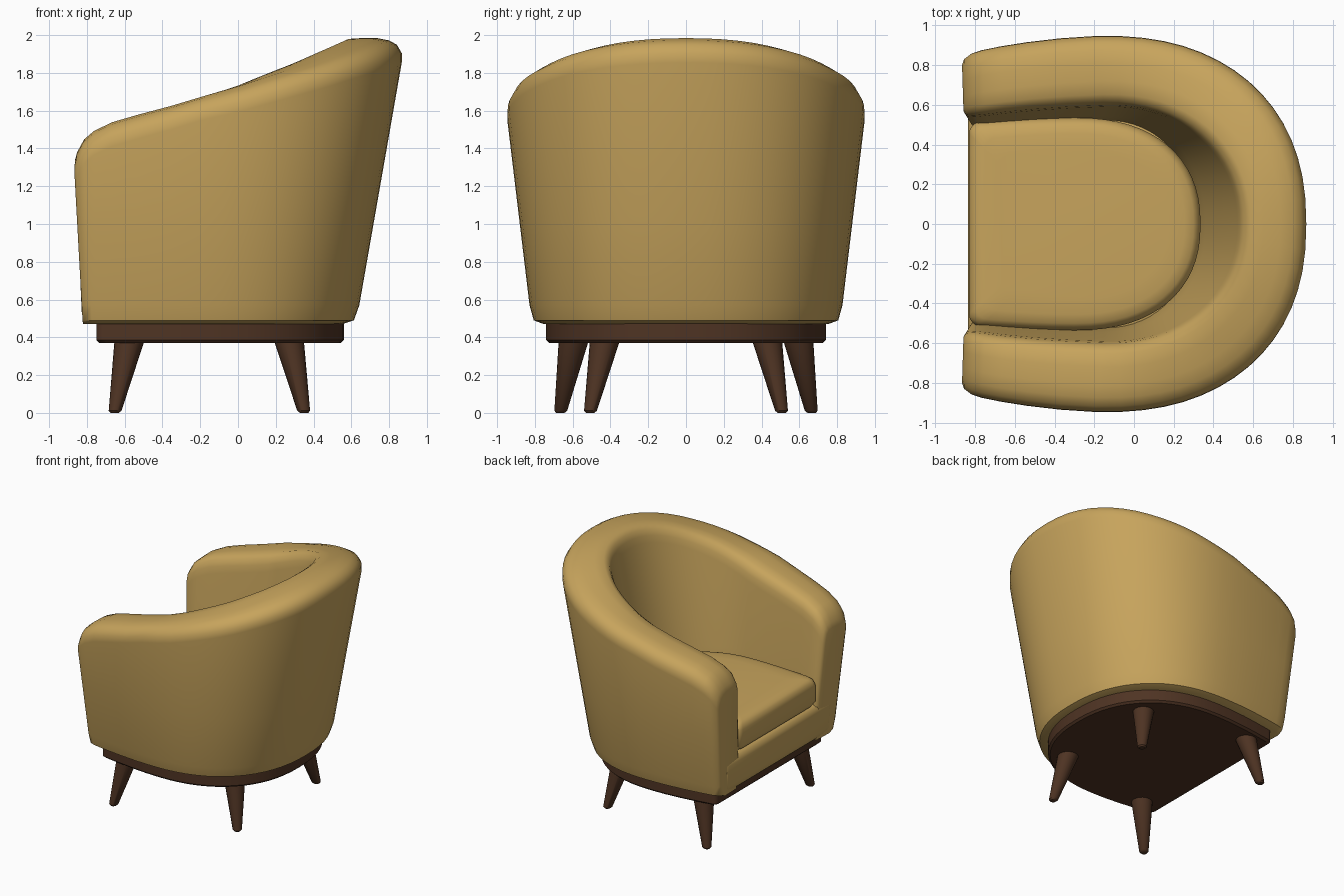
import bpy, bmesh, math

if "Cube" in bpy.data.objects:
    bpy.data.objects.remove(bpy.data.objects["Cube"])


def material(name, rgb):
    m = bpy.data.materials.new(name)
    m.diffuse_color = (*rgb, 1)
    m.use_nodes = True
    m.node_tree.nodes["Principled BSDF"].inputs["Base Color"].default_value = m.diffuse_color
    return m


FABRIC = material("mustard fabric", (0.57, 0.37, 0.108))
WOOD = material("dark walnut", (0.078, 0.034, 0.017))


def finish(name, bm, mat, angle):
    bmesh.ops.recalc_face_normals(bm, faces=bm.faces)
    mesh = bpy.data.meshes.new(name)
    bm.to_mesh(mesh)
    bm.free()
    ob = bpy.data.objects.new(name, mesh)
    bpy.context.collection.objects.link(ob)
    mesh.materials.append(mat)
    bpy.ops.object.select_all(action='DESELECT')
    ob.select_set(True)
    bpy.context.view_layer.objects.active = ob
    bpy.ops.object.shade_smooth_by_angle(angle=math.radians(angle))
    return ob


def loft(name, rings, mat, angle=40):
    """Skin closed rings of points and cap both ends."""
    bm = bmesh.new()
    vs = [[bm.verts.new(p) for p in r] for r in rings]
    n = len(vs[0])
    for a, b in zip(vs, vs[1:]):
        for i in range(n):
            j = (i + 1) % n
            bm.faces.new((a[i], a[j], b[j], b[i]))
    bm.faces.new(vs[0])
    bm.faces.new(vs[-1])
    return finish(name, bm, mat, angle)


def outline(t, xf, xc, xb, wf, wm, p=2.3):
    """Point on an open U: t = ('s', f, side) on an arm, ('a', angle) on the back."""
    if t[0] == 's':
        f, side = t[1:]
        return (xf + (xc - xf) * f, side * (wf + (wm - wf) * math.sin(f * math.pi / 2)))
    c, s = max(0, math.cos(t[1])), math.sin(t[1])
    return (xc + (xb - xc) * c ** (2 / p), math.copysign(abs(s) ** (2 / p), s) * wm)


SIDE = [0, .02, .08, .16, .3, .5, .75]
BACK = 32
STATIONS = ([('s', f, -1) for f in SIDE]
            + [('a', -math.pi / 2 + math.pi * i / BACK) for i in range(BACK + 1)]
            + [('s', f, 1) for f in reversed(SIDE)])


# Upholstered wall: rounded section swept around the U, rising to the back
def outer(t, z):
    h = z - .5
    wm = .82 + .12 * h
    return outline(t, -.825 - .055 * h, -.2, .63 + .175 * h, wm - .065, wm)


def inner(t, z):
    h = z - .9
    wm = .535 + .085 * h
    return outline(t, -.815 - .055 * (z - .5), -.15, .34 + .19 * h, wm - .04, wm, 2.15)


RIM = [(-.87, 1.34), (-.857, 1.40), (-.82, 1.45), (-.765, 1.495), (-.67, 1.54),
       (-.5, 1.59), (-.2, 1.67), (0, 1.73), (.35, 1.855), (.55, 1.94), (.65, 1.985), (.7, 2.0)]


def rim_height(x):
    if x <= RIM[0][0]:
        return RIM[0][1]
    for (x0, z0), (x1, z1) in zip(RIM, RIM[1:]):
        if x <= x1:
            return z0 + (z1 - z0) * (x - x0) / (x1 - x0)
    return RIM[-1][1]


rings = []
for t in STATIONS:
    mid = rim_height((outer(t, 1.6)[0] + inner(t, 1.6)[0]) / 2
                     if t[0] == 'a' else outer(t, 1.4)[0])
    inset = {0: .13, .02: .05, .08: .01}.get(t[1], 0) if t[0] == 's' else 0
    H = mid
    section = [(.9, .47), (.2, .47), (.04, .49), (0, .57), (0, 1.0), (0, H - .13),
               (.025, H - .08), (.1, H - .035), (.22, H - .012), (.4, H), (.65, H),
               (.84, H - .004), (.94, H - .03), (.99, H - .075), (1, H - .13), (1, 1.0), (1, .6)]
    ring = []
    for u, z in section:
        zz = min(z, H - .08)
        (ox, oy), (ix, iy) = outer(t, zz), inner(t, zz)
        u = inset + (1 - 2 * inset) * u
        ring.append((ox + (ix - ox) * u, oy + (iy - oy) * u, z))
    rings.append(ring)
loft("backrest_and_arms", rings, FABRIC, 50)


# Stacked D-shaped solids: levels are (z, inset) pairs
def d_solid(name, levels, xf, xc, xb, wf, wm, r, mat):
    rings = []
    for z, e in levels:
        F, W, M, B = xf + e, wf - e, wm - e, xb - e
        pts = [(F, -W + r), (F + .08 * r, -W + .6 * r), (F + .3 * r, -W + .3 * r),
               (F + .6 * r, -W + .08 * r), (F + r, -W)]
        side = [outline(('s', f, -1), F + r, xc, B, W, M) for f in (.25, .5, .75)]
        arc = [outline(('a', -math.pi / 2 + math.pi * i / BACK), F, xc, B, W, M)
               for i in range(BACK + 1)]
        left = pts + side
        loop = left + arc + [(x, -y) for x, y in reversed(left)]
        rings.append([(x, y, z) for x, y in loop])
    loft(name, rings, mat)


d_solid("seat_deck", [(.47, .03), (.49, .01), (.53, 0), (.70, -.008), (.74, .005), (.76, .035)],
        -.827, -.2, .45, .66, .68, .02, FABRIC)
d_solid("seat_cushion", [(.75, .05), (.765, .02), (.80, 0), (.93, 0), (.965, .012),
                         (.985, .035), (.995, .08), (1.0, .16)],
        -.83, -.3, .335, .515, .535, .06, FABRIC)
d_solid("base_plinth", [(.37, .015), (.385, 0), (.49, 0)],
        -.75, -.2, .56, .69, .74, .04, WOOD)


# Splayed tapered legs
def leg(name, foot, top):
    rings = []
    for k, r in [(0, .022), (.03, .034), (1, .079)]:
        cx = foot[0] + (top[0] - foot[0]) * k
        cy = foot[1] + (top[1] - foot[1]) * k
        rings.append([(cx + r * math.cos(a * math.pi / 10), cy + r * math.sin(a * math.pi / 10),
                       .38 * k) for a in range(20)])
    loft(name, rings, WOOD)


for label, s in (("left", -1), ("right", 1)):
    leg("front_leg_" + label, (-.653, s * .665), (-.575, s * .595))
    leg("rear_leg_" + label, (.35, s * .508), (.27, s * .43))
